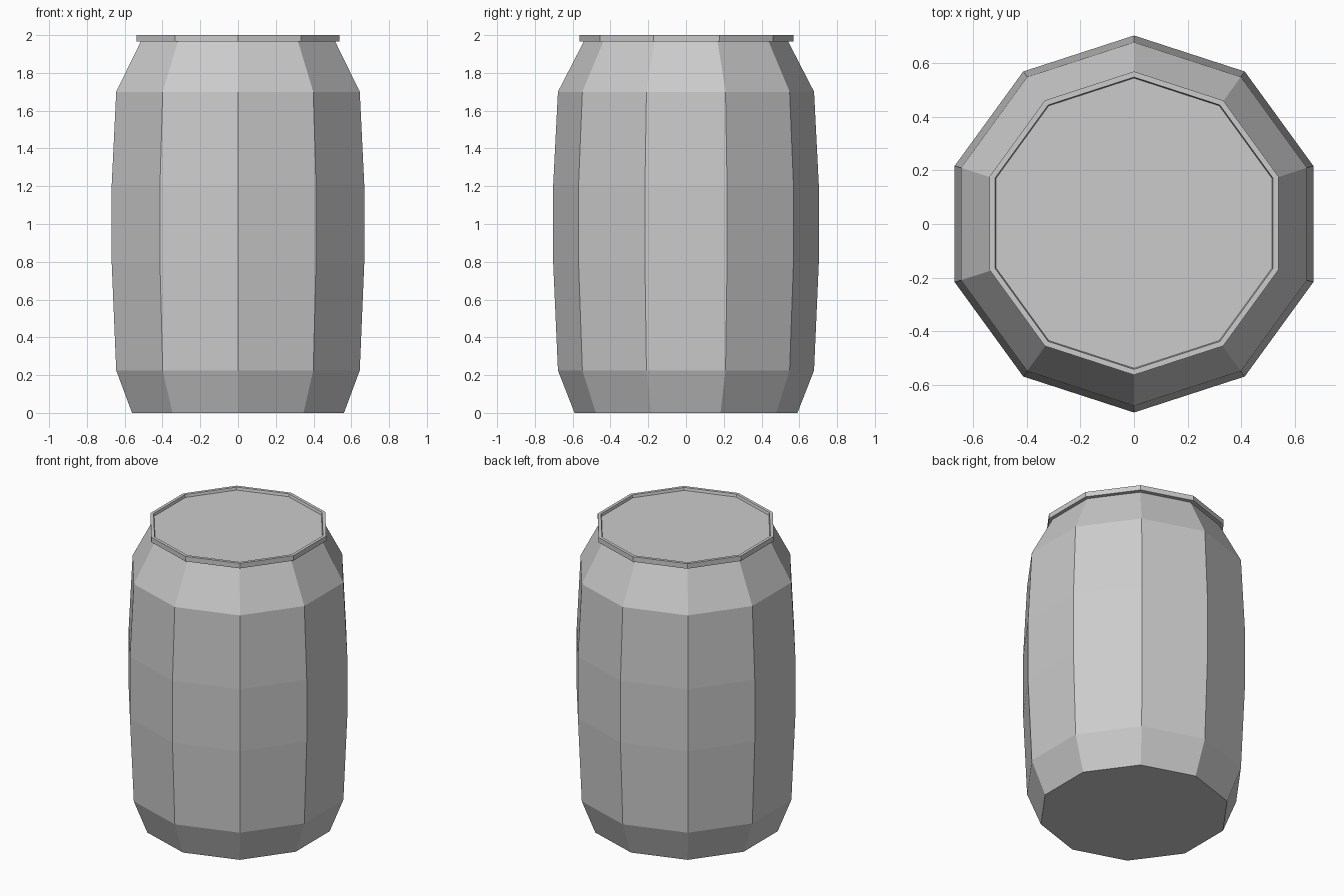
import bpy, bmesh
from math import sin, cos, pi

if "Cube" in bpy.data.objects:
    bpy.data.objects.remove(bpy.data.objects["Cube"])

SIDES = 10


def lathe(name, profile, offset_y=0.0):
    """Spin a (radius, z) profile into a capped, flat-faced decagonal solid."""
    bm = bmesh.new()
    rings = []
    for r, z in profile:
        rings.append([bm.verts.new((r * cos(pi / 2 + 2 * pi * i / SIDES),
                                    r * sin(pi / 2 + 2 * pi * i / SIDES) + offset_y, z))
                      for i in range(SIDES)])
    for a, b in zip(rings, rings[1:]):
        for i in range(SIDES):
            j = (i + 1) % SIDES
            bm.faces.new((a[i], a[j], b[j], b[i]))
    bm.faces.new(rings[0][::-1])
    bm.faces.new(rings[-1])
    bmesh.ops.recalc_face_normals(bm, faces=bm.faces)
    mesh = bpy.data.meshes.new(name)
    bm.to_mesh(mesh)
    bm.free()
    obj = bpy.data.objects.new(name, mesh)
    bpy.context.collection.objects.link(obj)
    return obj


# Bulging barrel body with chamfered foot and shoulder
lathe("barrel_body", [(0.59, 0), (0.678, 0.225), (0.703, 0.79),
                      (0.703, 1.21), (0.678, 1.70), (0.54, 1.968)])

# Lid with a thin raised rim around a shallow recess
lathe("barrel_lid", [(0.53, 1.966), (0.566, 1.966), (0.566, 2.0),
                     (0.545, 2.0), (0.541, 1.982)], 0.003)
